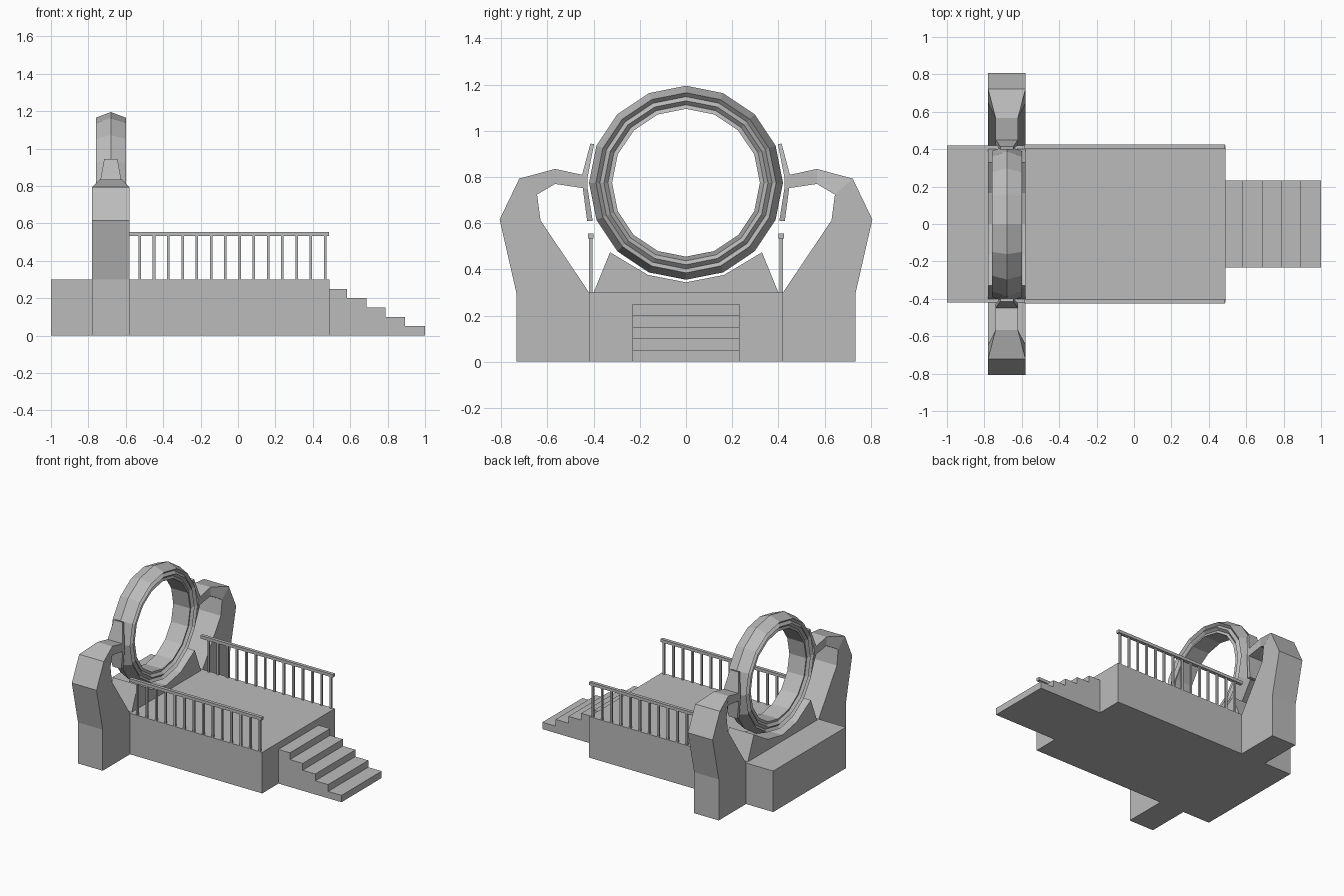
import bpy, bmesh, math

if "Cube" in bpy.data.objects:
    bpy.data.objects.remove(bpy.data.objects["Cube"])

grey = bpy.data.materials.new("plain grey")
grey.diffuse_color = (0.5, 0.5, 0.5, 1)
grey.use_nodes = True
grey.node_tree.nodes["Principled BSDF"].inputs["Base Color"].default_value = grey.diffuse_color
CX = -0.68   # x of the ring plane


def finish(name, bm):
    bmesh.ops.recalc_face_normals(bm, faces=bm.faces[:])
    me = bpy.data.meshes.new(name)
    bm.to_mesh(me)
    bm.free()
    me.materials.append(grey)
    ob = bpy.data.objects.new(name, me)
    bpy.context.collection.objects.link(ob)
    return ob


def box(bm, x0, x1, y0, y1, z0, z1):
    vs = bmesh.ops.create_cube(bm, size=1)["verts"]
    for v in vs:
        v.co = ((x0 + x1) / 2 + v.co.x * (x1 - x0),
                (y0 + y1) / 2 + v.co.y * (y1 - y0),
                (z0 + z1) / 2 + v.co.z * (z1 - z0))


def prism(name, pts, place, a, b):
    """Extrude a closed 2D profile between depths a and b."""
    bm = bmesh.new()
    lo = [bm.verts.new(place(p, a)) for p in pts]
    hi = [bm.verts.new(place(p, b)) for p in pts]
    n = len(pts)
    bm.faces.new(lo)
    bm.faces.new(hi)
    for i in range(n):
        j = (i + 1) % n
        bm.faces.new((lo[i], lo[j], hi[j], hi[i]))
    return finish(name, bm)


def loft(bm, sections, side):
    """Join rectangular sections given as outer (y, z), inner (y, z), half width."""
    loops = []
    for (oy, oz), (iy, iz), w in sections:
        loops.append([bm.verts.new(c) for c in (
            (CX - w, side * oy, oz), (CX + w, side * oy, oz),
            (CX + w, side * iy, iz), (CX - w, side * iy, iz))])
    for a, b in zip(loops, loops[1:]):
        for i in range(4):
            j = (i + 1) % 4
            bm.faces.new((a[i], a[j], b[j], b[i]))
    bm.faces.new(loops[0])
    bm.faces.new(loops[-1])


# Platform
bm = bmesh.new()
box(bm, -1, 0.49, -0.42, 0.42, 0, 0.3)
finish("platform", bm)

# Steps as one stair profile
edges = [0.49, 0.583, 0.686, 0.788, 0.892, 1.0]
stair = [(0.49, 0)]
for i in range(5):
    h = 0.25 - 0.05 * i
    stair += [(edges[i], h), (edges[i + 1], h)]
stair.append((1.0, 0))
prism("steps", stair, lambda p, d: (p[0], d, p[1]), -0.232, 0.232)

# Ring cradle
cradle = [(-0.4, 0.3), (-0.329, 0.474), (-0.165, 0.376), (0, 0.344),
          (0.165, 0.376), (0.329, 0.474), (0.4, 0.3)]
prism("ring_cradle", cradle, lambda p, d: (d, p[0], p[1]), CX - 0.1, CX + 0.1)

# Ring: grooved cross-section swept round 16 sides
half = [(0.39, 0.08), (0.373, 0.062), (0.355, 0.08), (0.338, 0.062), (0.32, 0.068)]
section = [(0.42, 0)] + half + [(r, -x) for r, x in reversed(half)]
bm = bmesh.new()
loops = []
for k in range(16):
    t = k * math.tau / 16
    loops.append([bm.verts.new((CX + x, r * math.sin(t), 0.775 + r * math.cos(t)))
                  for r, x in section])
for k in range(16):
    a, b = loops[k], loops[(k + 1) % 16]
    for i in range(len(section)):
        j = (i + 1) % len(section)
        bm.faces.new((a[i], a[j], b[j], b[i]))
finish("ring", bm)

arm = [((0.735, 0), (0.42, 0), 0.1), ((0.735, 0.3), (0.42, 0.3), 0.1),
       ((0.807, 0.616), (0.63, 0.612), 0.1), ((0.722, 0.793), (0.645, 0.724), 0.1),
       ((0.567, 0.835), (0.567, 0.77), 0.06), ((0.447, 0.809), (0.447, 0.752), 0.06)]
clamp = [((0.414, 0.945), (0.398, 0.942), 0.035), ((0.45, 0.809), (0.426, 0.80), 0.06),
         ((0.447, 0.752), (0.426, 0.75), 0.06), ((0.428, 0.609), (0.404, 0.609), 0.035)]

for side, label in ((-1, "front"), (1, "back")):
    # Side arm and the clamp holding the ring
    bm = bmesh.new()
    loft(bm, arm, side)
    finish(label + "_arm", bm)
    bm = bmesh.new()
    loft(bm, clamp, side)
    finish(label + "_clamp", bm)
    # Handrail and balusters
    bm = bmesh.new()
    y = side * 0.412
    box(bm, -0.585, 0.487, y - 0.012, y + 0.012, 0.533, 0.555)
    for i in range(14):
        x = -0.525 + i * 0.0762
        box(bm, x - 0.007, x + 0.007, y - 0.007, y + 0.007, 0.3, 0.535)
    finish(label + "_railing", bm)
